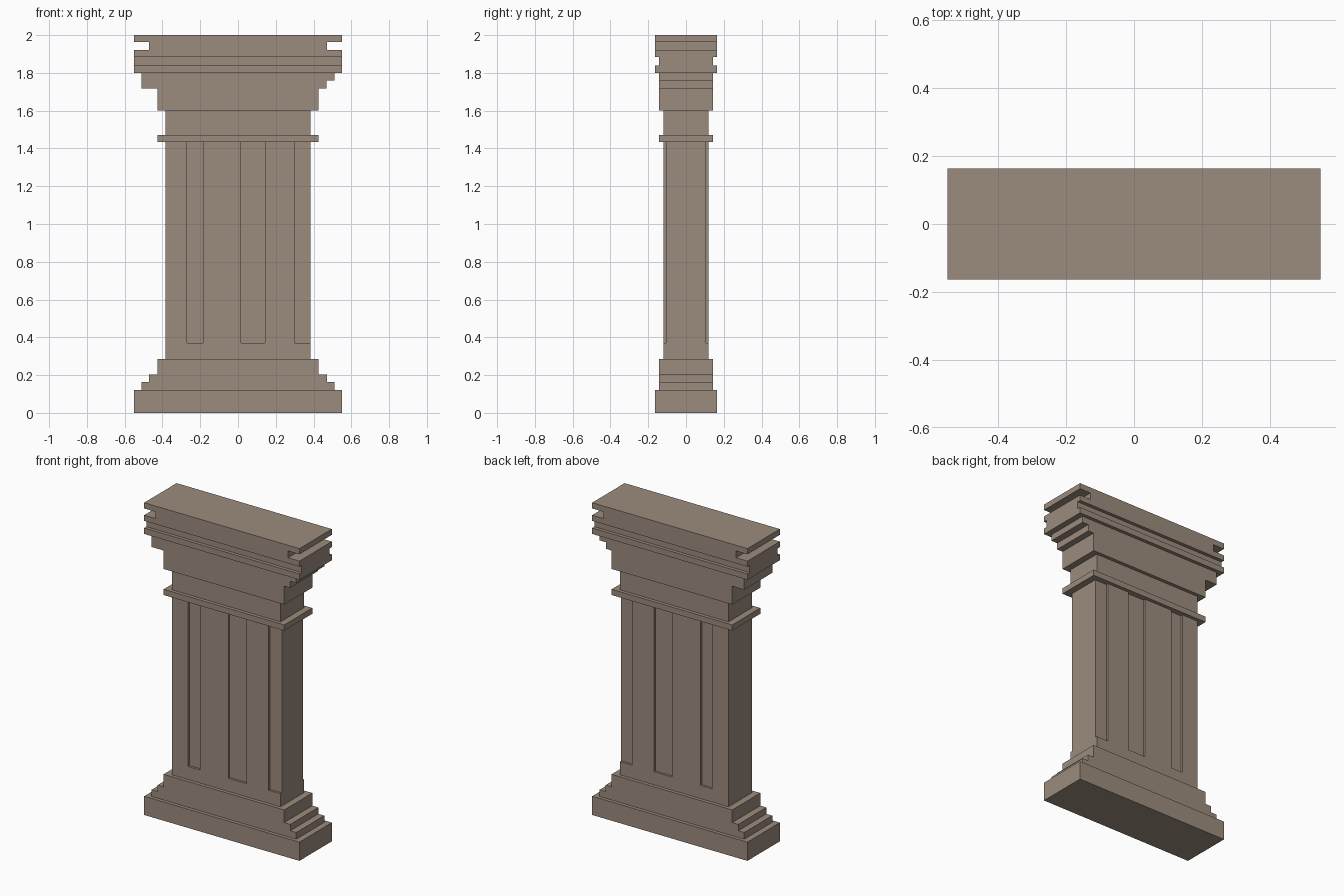
import bpy, bmesh

if "Cube" in bpy.data.objects:
    bpy.data.objects.remove(bpy.data.objects["Cube"])

stone = bpy.data.materials.new("warm_grey_stone")
stone.diffuse_color = (0.33, 0.265, 0.21, 1)
stone.use_nodes = True
stone.node_tree.nodes["Principled BSDF"].inputs["Base Color"].default_value = stone.diffuse_color


def finish(bm, name):
    bmesh.ops.recalc_face_normals(bm, faces=bm.faces)
    me = bpy.data.meshes.new(name)
    bm.to_mesh(me)
    bm.free()
    me.materials.append(stone)
    ob = bpy.data.objects.new(name, me)
    bpy.context.collection.objects.link(ob)
    return ob


def stepped(name, depth, steps):
    """Extrude a stepped front outline; steps = (left, right, z0, z1)."""
    right = [(s[1], z) for s in steps for z in s[2:]]
    left = [(-s[0], z) for s in steps for z in s[2:]]
    bm = bmesh.new()
    vs = [bm.verts.new((x, -depth, z)) for x, z in right + left[::-1]]
    f = bm.faces.new(vs)
    r = bmesh.ops.extrude_face_region(bm, geom=[f])
    moved = [v for v in r["geom"] if isinstance(v, bmesh.types.BMVert)]
    bmesh.ops.translate(bm, verts=moved, vec=(0, 2 * depth, 0))
    return finish(bm, name)


def cut(target, name, boxes):
    """Cut boxes (x0, x1, inner y, z0, z1) from both front and back."""
    bm = bmesh.new()
    for x0, x1, y, z0, z1 in boxes:
        for s in (-1, 1):
            vs = bmesh.ops.create_cube(bm, size=1)["verts"]
            bmesh.ops.scale(bm, verts=vs, vec=(x1 - x0, 0.1, z1 - z0))
            bmesh.ops.translate(bm, verts=vs, vec=((x0 + x1) / 2, s * (y + 0.05), (z0 + z1) / 2))
    cutter = finish(bm, name)
    cutter.hide_render = True
    cutter.hide_set(True)
    m = target.modifiers.new("grooves", "BOOLEAN")
    m.operation = "DIFFERENCE"
    m.solver = "EXACT"
    m.object = cutter
    # bake the cut and drop the helper
    dg = bpy.context.evaluated_depsgraph_get()
    me = bpy.data.meshes.new_from_object(target.evaluated_get(dg))
    target.modifiers.clear()
    target.data = me
    bpy.data.objects.remove(cutter)


# Base
stepped("plinth", 0.164, [(.55, .55, 0, .12)])
stepped("base_steps", 0.142, [(.512, .512, .12, .163), (.47, .47, .163, .204), (.427, .427, .204, .285)])

# Shaft with flutes on both faces, the last one open at the corner
shaft = stepped("shaft", 0.12, [(.385, .385, .285, 1.433)])
cut(shaft, "flute_cutter", [(a, b, .106, .369, 1.5) for a, b in ((-.27, -.186), (.015, .143), (.3, .45))])

# Collar and neck
stepped("collar", 0.142, [(.427, .427, 1.433, 1.47)])
stepped("neck", 0.12, [(.385, .385, 1.47, 1.6)])

# Capital, with one more step on the right than on the left
stepped("capital", 0.142, [(.427, .427, 1.6, 1.718), (.512, .468, 1.718, 1.76), (.512, .512, 1.76, 1.8)])

# Cornice, notched at the ends and grooved front and back
cornice = stepped("cornice", 0.164, [(.55, .55, 1.8, 1.92), (.47, .47, 1.92, 1.963), (.55, .55, 1.963, 2)])
cut(cornice, "cornice_cutter", [(-.7, .7, .142, 1.838, 1.884)])
